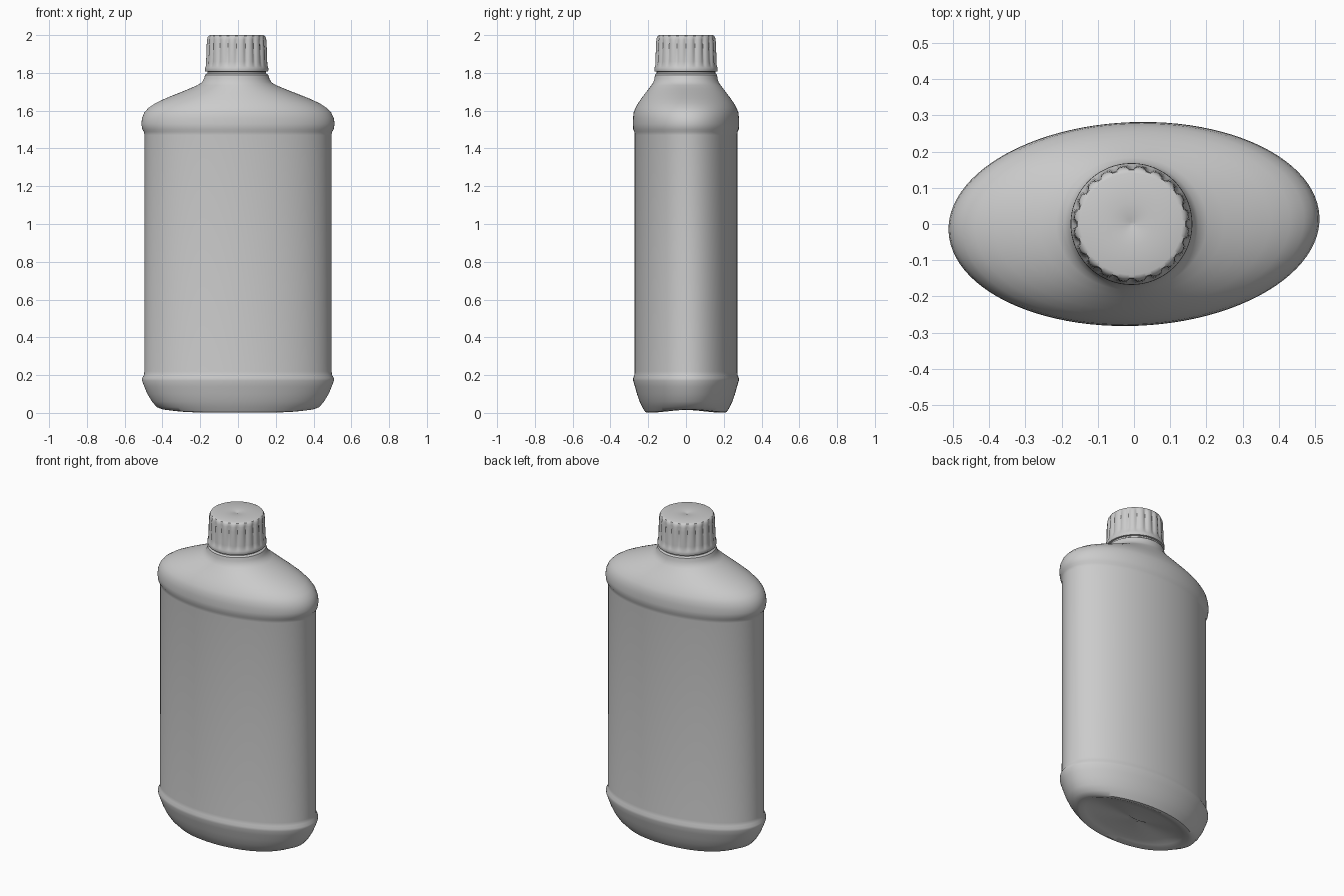
import bpy, bmesh
from math import sin, cos, pi, radians

cube = bpy.data.objects.get("Cube")
if cube:
    bpy.data.objects.remove(cube)

grey = bpy.data.materials.new("matte_grey")
grey.use_nodes = True
grey.diffuse_color = (0.6, 0.6, 0.6, 1)
shader = grey.node_tree.nodes["Principled BSDF"]
shader.inputs["Base Color"].default_value = grey.diffuse_color
shader.inputs["Roughness"].default_value = 0.7


def loft(name, rows, sides, shape, angle=35):
    """Skin stacked rings; shape(row, a) gives the point at angle a."""
    bm = bmesh.new()
    rings = [[bm.verts.new(shape(row, 2 * pi * i / sides)) for i in range(sides)]
             for row in rows]
    for low, high in zip(rings, rings[1:]):
        for i in range(sides):
            j = (i + 1) % sides
            bm.faces.new((low[i], low[j], high[j], high[i]))
    bm.faces.new(rings[0][::-1])
    bm.faces.new(rings[-1])
    mesh = bpy.data.meshes.new(name)
    bm.to_mesh(mesh)
    bm.free()
    mesh.materials.append(grey)
    obj = bpy.data.objects.new(name, mesh)
    bpy.context.collection.objects.link(obj)
    bpy.ops.object.select_all(action="DESELECT")
    obj.select_set(True)
    bpy.context.view_layer.objects.active = obj
    bpy.ops.object.shade_smooth_by_angle(angle=radians(angle))
    return obj


TWIST = 0.04        # the oval is turned slightly about the upright axis
CAP_X = -0.007      # the neck sits a touch off centre


def oval(row, a):
    z, rx, ry = row
    x, y = rx * cos(a), ry * sin(a)
    if z < 0.03:    # base rim lifts at the two narrow ends
        z += 0.015 * cos(a) ** 4
    shift = CAP_X * max(0, min(1, (z - 1.55) / 0.2))
    return (x * cos(TWIST) - y * sin(TWIST) + shift,
            x * sin(TWIST) + y * cos(TWIST), z)


# Oval body: hollow base, lower bead, straight panel, upper bead, shoulder, neck
loft("bottle_body", [
    (0.025, 0.04, 0.02), (0.023, 0.28, 0.14), (0.012, 0.34, 0.175),
    (0.001, 0.375, 0.20), (0.004, 0.40, 0.215), (0.03, 0.43, 0.231),
    (0.06, 0.456, 0.245), (0.10, 0.48, 0.259), (0.14, 0.497, 0.27),
    (0.17, 0.508, 0.279), (0.185, 0.508, 0.279), (0.20, 0.498, 0.273),
    (0.22, 0.496, 0.271), (0.85, 0.495, 0.271), (1.47, 0.495, 0.271),
    (1.488, 0.498, 0.273), (1.50, 0.507, 0.279), (1.53, 0.512, 0.281),
    (1.56, 0.508, 0.280), (1.59, 0.495, 0.277), (1.615, 0.472, 0.267),
    (1.64, 0.434, 0.253), (1.665, 0.38, 0.236), (1.69, 0.318, 0.217),
    (1.715, 0.255, 0.198), (1.735, 0.208, 0.183), (1.75, 0.184, 0.173),
    (1.77, 0.173, 0.167), (1.79, 0.167, 0.164), (1.798, 0.155, 0.155),
    (1.83, 0.155, 0.155)], 96, oval)

FLUTES = 20


def fluted(row, a):
    z, r, depth = row
    r -= depth * (0.5 + 0.5 * cos(FLUTES * a)) ** 2
    return (CAP_X + r * cos(a), r * sin(a), z)


# Screw cap: plain lower band, fluted grip, rounded top with a small dimple
loft("screw_cap", [
    (1.806, 0.155, 0), (1.807, 0.166, 0), (1.815, 0.168, 0),
    (1.828, 0.167, 0), (1.836, 0.164, 0.002), (1.86, 0.163, 0.007),
    (1.95, 0.160, 0.009), (1.975, 0.158, 0.008), (1.988, 0.155, 0.004),
    (1.996, 0.149, 0), (2.0, 0.140, 0), (1.999, 0.06, 0),
    (1.998, 0.015, 0), (1.994, 0.005, 0)], FLUTES * 8, fluted)
